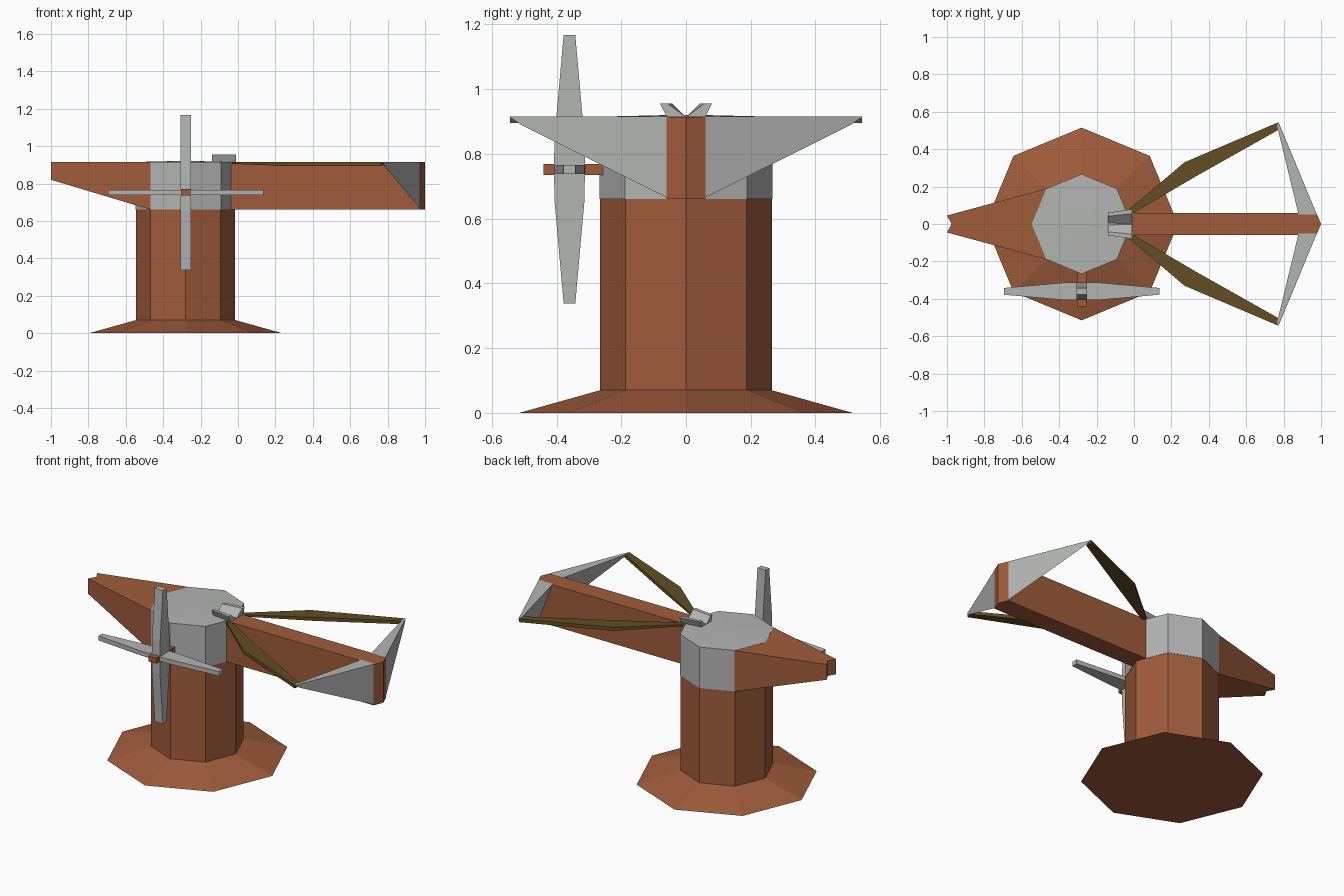
import bpy, bmesh
from math import cos, sin, pi

cube = bpy.data.objects.get("Cube")
if cube:
    bpy.data.objects.remove(cube, do_unlink=True)


def material(name, rgb):
    m = bpy.data.materials.new(name)
    m.use_nodes = True
    m.diffuse_color = (*rgb, 1)
    m.node_tree.nodes["Principled BSDF"].inputs["Base Color"].default_value = (*rgb, 1)
    return m


CLAY = material("red brown", (0.35, 0.107, 0.044))
GREY = material("light grey", (0.45, 0.46, 0.45))
OLIVE = material("dark olive", (0.125, 0.075, 0.017))

CX, TOP, NECK = -0.28, 0.915, 0.66   # column axis, deck height, head underside
HUB_Y, HUB_Z = -0.36, 0.7525


def loft(name, rings, mat, cap_start=True, cap_end=True):
    """Skin a row of equal-sized rings into one flat-shaded object."""
    bm = bmesh.new()
    loops = [[bm.verts.new(p) for p in ring] for ring in rings]
    for a, b in zip(loops, loops[1:]):
        n = len(a)
        for i in range(n):
            bm.faces.new((a[i], a[(i + 1) % n], b[(i + 1) % n], b[i]))
    if cap_start:
        bm.faces.new(loops[0])
    if cap_end:
        bm.faces.new(loops[-1])
    bmesh.ops.recalc_face_normals(bm, faces=bm.faces)
    mesh = bpy.data.meshes.new(name)
    bm.to_mesh(mesh)
    bm.free()
    mesh.materials.append(mat)
    obj = bpy.data.objects.new(name, mesh)
    bpy.context.collection.objects.link(obj)
    return obj


def octagon(r, z):
    return [(CX + r * cos(i * pi / 4), r * sin(i * pi / 4), z) for i in range(8)]


def prism(outline, low, high):
    """Rings for a plan outline standing between two heights."""
    return [[(x, y, z) for x, y in outline] for z in (low, high)]


def flip(rings, side):
    return [[(x, y * side, z) for x, y, z in ring] for ring in rings]


# Flared foot and column, then the grey head with a barely raised deck
loft("column", [octagon(0.515, 0), octagon(0.265, 0.07), octagon(0.265, NECK)], CLAY)
loft("head", [octagon(0.267, NECK), octagon(0.267, TOP), octagon(0.06, TOP + 0.005)], GREY)

# Long stock with a pointed end
loft("stock", prism([(-0.1, -0.06), (0.975, -0.06), (1, 0), (0.975, 0.06), (-0.1, 0.06)],
                    NECK, TOP - 0.001), CLAY)

# Tapering tail with a notched end, its underside rising outwards
tail_plan = [(-0.467, -0.19), (-0.467, 0.19), (-1, 0.045), (-0.975, 0), (-1, -0.045)]
tail_low = [(x, y, NECK if x > -0.5 else 0.82) for x, y in tail_plan]
tail_high = [(x, y, TOP - 0.001) for x, y in tail_plan]
loft("tail", [tail_low, tail_high], CLAY)

# Mirrored bow limbs, strings and string catch
for side, label in ((1, "left"), (-1, "right")):
    limb = [[(0.88, 0.05, TOP), (0.978, 0.05, TOP), (0.978, 0.05, NECK)],
            [(0.765, 0.525, TOP), (0.772, 0.545, TOP), (0.787, 0.51, 0.89)]]
    loft(label + "_bow_limb", flip(limb, side), GREY)

    string = []
    for (ox, oy), (ix, iy), drop in (((-0.03, 0.075), (-0.01, 0.055), 0.01),
                                     ((0.27, 0.33), (0.34, 0.26), 0.022),
                                     ((0.77, 0.543), (0.775, 0.505), 0.02)):
        string.append([(ox, oy, TOP), (ix, iy, TOP),
                       (ix, iy, TOP - drop), (ox, oy, TOP - drop)])
    loft(label + "_bowstring", flip(string, side), OLIVE)

    catch = [[(x, 0.002, TOP), (x, 0.06 * s, TOP), (x, 0.08 * s, 0.955), (x, 0.055 * s, 0.955)]
             for x, s in ((-0.14, 0.75), (-0.01, 1))]
    loft(label + "_string_catch", flip(catch, side), GREY)

# Winch axle and its four tapering blades
axle = [[(CX + dx, y, HUB_Z + dz) for dx, dz in
         ((-0.026, -0.017), (0.026, -0.017), (0.026, 0.017), (-0.026, 0.017))]
        for y in (-0.44, -0.24)]
loft("winch_axle", axle, CLAY)


def blade(name, along, thick):
    """A bar through the hub; along maps (length, thickness) to x and z."""
    rings = []
    for d, w in ((-0.415, 0.018), (-0.1, 0.046), (0, 0.048), (0.1, 0.046), (0.415, 0.018)):
        ring = []
        for sy, st in ((-1, -1), (1, -1), (1, 1), (-1, 1)):
            dx, dz = along(d, st * thick)
            ring.append((CX + dx, HUB_Y + sy * w, HUB_Z + dz))
        rings.append(ring)
    loft(name, rings, GREY)


blade("upright_winch_blades", lambda d, t: (t, d), 0.028)
blade("level_winch_blades", lambda d, t: (d, t), 0.014)
